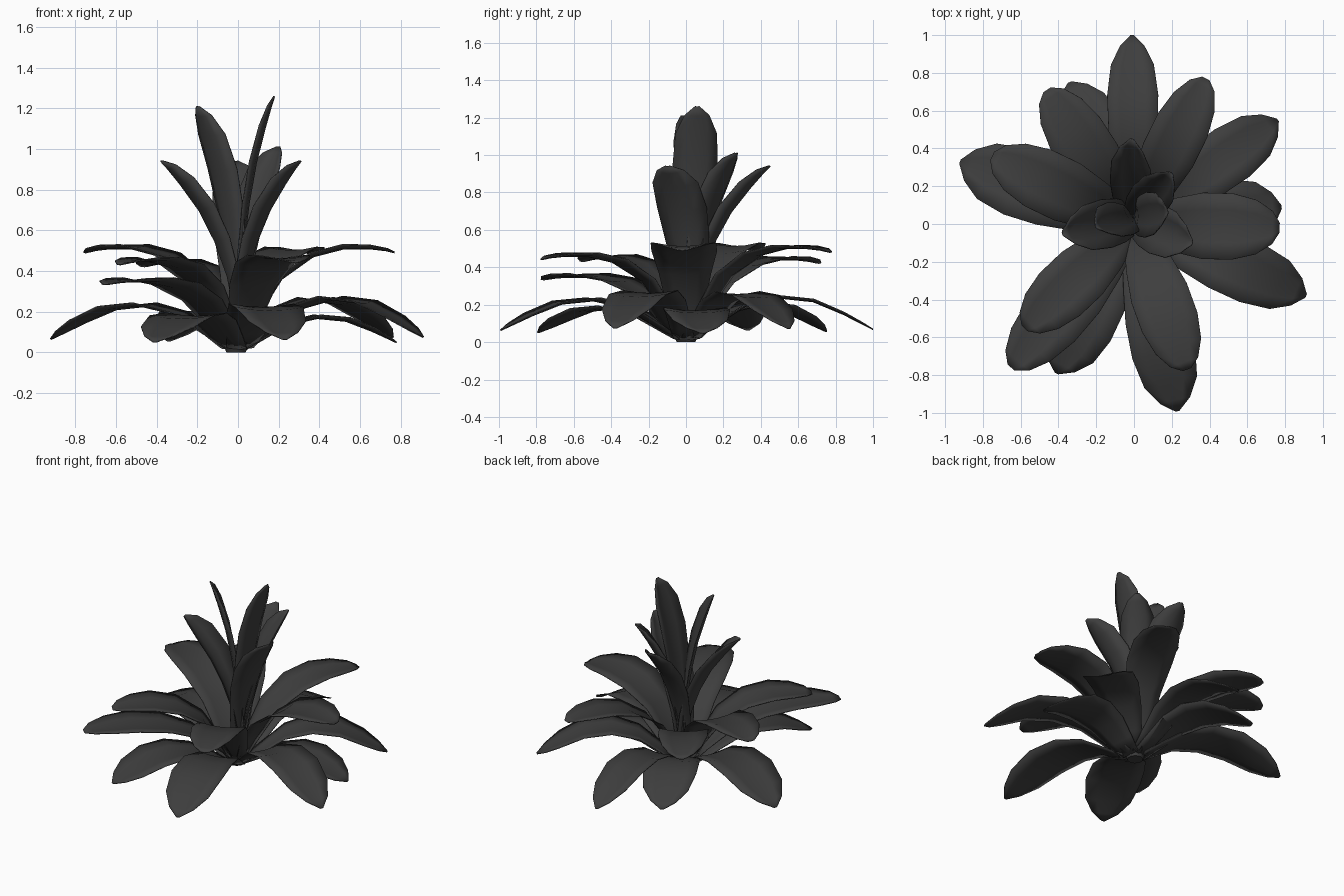
import bpy, bmesh
from math import radians
from mathutils import Vector, Matrix

cube = bpy.data.objects.get("Cube")
if cube:
    bpy.data.objects.remove(cube)

charcoal = bpy.data.materials.new("charcoal_leaf")
charcoal.use_nodes = True
COLOR = (0.048, 0.048, 0.048, 1)
charcoal.diffuse_color = COLOR
bsdf = charcoal.node_tree.nodes["Principled BSDF"]
bsdf.inputs["Base Color"].default_value = COLOR
bsdf.inputs["Roughness"].default_value = 0.8

# Side profiles: (share of reach, share of height, share of half width)
LOW = [(.05, .08, .4), (.17, .4, .58), (.32, .8, .78), (.5, .98, .96),
       (.68, .9, 1), (.84, .62, .84), (.94, .41, .48), (1, .28, .06)]
MIDDLE = [(.05, .1, .35), (.12, .33, .55), (.28, .72, .8), (.48, .94, 1),
          (.68, 1.02, 1), (.84, 1.02, .82), (.95, 1, .5), (1, .98, .15)]
UPRIGHT = [(0, .08, .35), (.05, .22, .55), (.14, .4, .7), (.3, .58, .9),
           (.5, .74, 1), (.75, .88, .92), (.91, .96, .55), (1, 1, .1)]


def finish(obj):
    """Give an object its colour and smooth shading."""
    obj.data.materials.append(charcoal)
    bpy.ops.object.select_all(action='DESELECT')
    obj.select_set(True)
    bpy.context.view_layer.objects.active = obj
    bpy.ops.object.shade_smooth_by_angle(angle=radians(40))


def leaf(name, profile, tip, height, half_width, cup, base_y=0, twist=0):
    """Sweep a shallow cupped section along a profile towards the tip."""
    base = Vector((0, base_y, 0))
    reach = Vector((*tip, 0)) - base
    side = Vector((-reach.y, reach.x, 0)).normalized()
    side = Matrix.Rotation(radians(twist), 3, 'Z') @ side
    path = [base + reach * r + Vector((0, 0, height * h)) for r, h, w in profile]
    bm = bmesh.new()
    rows = []
    for i, point in enumerate(path):
        tangent = path[min(i + 1, len(path) - 1)] - path[max(i - 1, 0)]
        up = tangent.cross(side).normalized()
        w = profile[i][2] * half_width
        rows.append([bm.verts.new(point + side * (w * s) + up * (cup * w * s * s))
                     for s in (-1, -.5, 0, .5, 1)])
    for a, b in zip(rows, rows[1:]):
        for j in range(4):
            bm.faces.new((a[j], b[j], b[j + 1], a[j + 1]))
    bmesh.ops.recalc_face_normals(bm, faces=bm.faces)
    mesh = bpy.data.meshes.new(name)
    bm.to_mesh(mesh)
    bm.free()
    obj = bpy.data.objects.new(name, mesh)
    bpy.context.collection.objects.link(obj)
    thick = obj.modifiers.new("thickness", 'SOLIDIFY')
    thick.thickness = 0.006
    thick.offset = 0
    finish(obj)


# Lowest ring of drooping leaves: tip x, tip y, crest height, half width
for i, (x, y, z, w) in enumerate([
        (-.01, 1, .24, .135), (-.34, .75, .2, .17), (-.92, .33, .23, .185),
        (-.41, -.79, .18, .175), (.23, -.99, .225, .17), (.91, -.38, .265, .165),
        (.78, .09, .17, .175), (.76, .55, .26, .155)]):
    leaf(f"low_leaf_{i + 1}", LOW, (x, y), z, w, .1)

# Middle ring of arching leaves
for i, (x, y, z, w) in enumerate([
        (-.46, .71, .43, .155), (.38, .77, .49, .145), (-.75, .36, .5, .165),
        (-.58, -.55, .44, .155), (-.65, -.76, .34, .165), (.28, -.77, .45, .155),
        (.77, -.02, .5, .175)]):
    leaf(f"middle_leaf_{i + 1}", MIDDLE, (x, y), z, w, .12)

# Upright leaves of the heart: tip, height, half width, cup, twist
for i, (x, y, z, w, cup, twist) in enumerate([
        (.18, .06, 1.26, .12, .25, -10), (-.2, -.02, 1.21, .11, .3, 25),
        (.2, .27, 1.01, .11, .4, 0), (-.01, .45, .94, .115, .45, -15),
        (.31, -.1, .94, .135, .4, 10), (-.38, -.05, .94, .13, .45, 0)]):
    leaf(f"upright_leaf_{i + 1}", UPRIGHT, (x, y), z, w, cup, .035, twist)

# Short stem stub under the rosette
bpy.ops.mesh.primitive_cone_add(vertices=10, radius1=.05, radius2=.08,
                                depth=.07, location=(-.01, 0, .035))
stub = bpy.context.object
stub.name = "stem_stub"
finish(stub)
